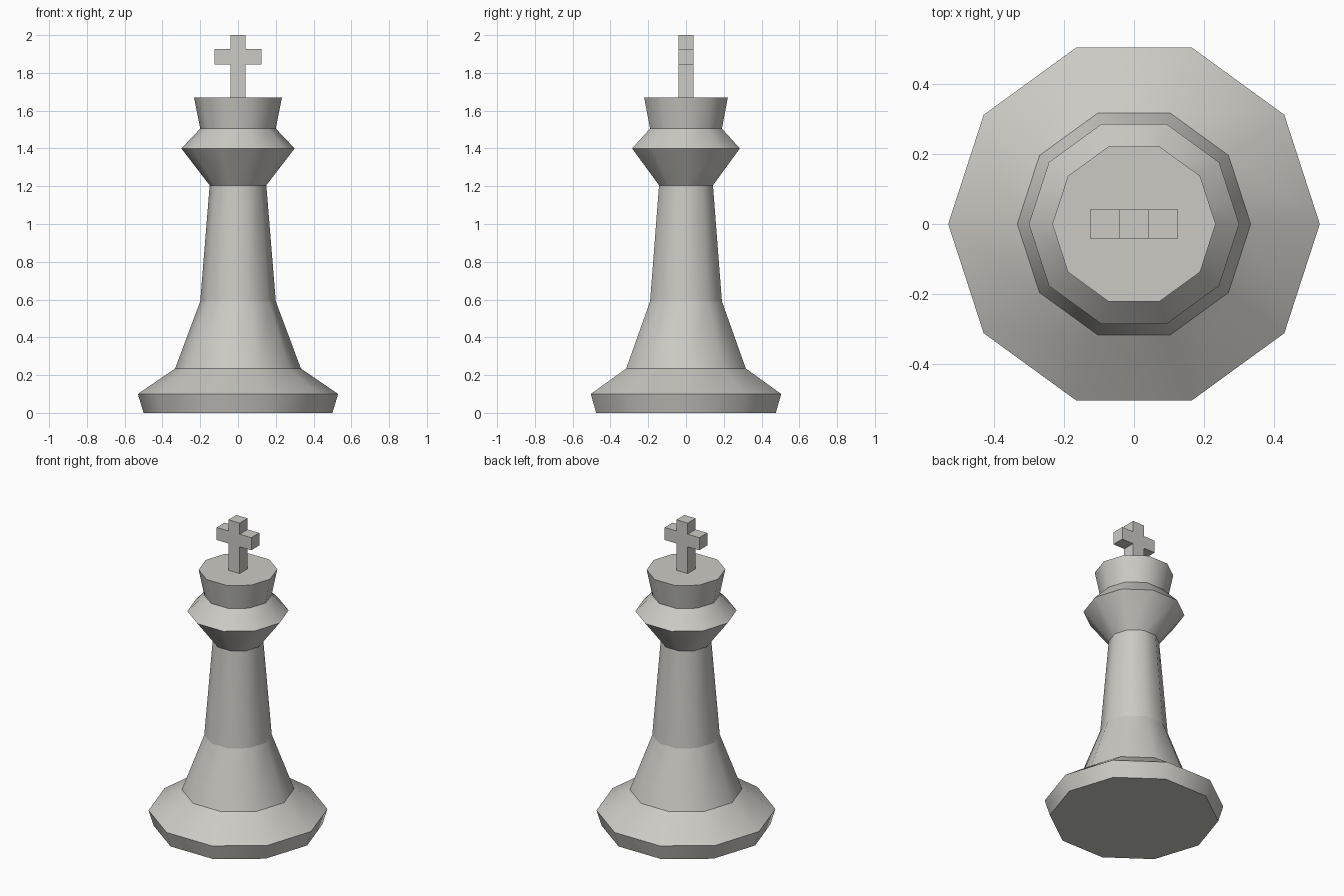
import bpy
import bmesh
from math import cos, sin, tau

SIDES = 10

cube = bpy.data.objects.get("Cube")
if cube:
    bpy.data.objects.remove(cube, do_unlink=True)

stone = bpy.data.materials.new("pale_grey")
stone.use_nodes = True
colour = (0.60, 0.59, 0.55, 1)
stone.diffuse_color = colour
stone.node_tree.nodes["Principled BSDF"].inputs["Base Color"].default_value = colour


def add_object(name, bm):
    bmesh.ops.recalc_face_normals(bm, faces=bm.faces[:])
    mesh = bpy.data.meshes.new(name)
    bm.to_mesh(mesh)
    bm.free()
    mesh.materials.append(stone)
    obj = bpy.data.objects.new(name, mesh)
    bpy.context.collection.objects.link(obj)
    return obj


def turned(name, profile):
    """Ten-sided lathe: smooth around each band, creased at every ring."""
    bm = bmesh.new()
    rings = [[bm.verts.new((r * cos(tau * i / SIDES), r * sin(tau * i / SIDES), z))
              for i in range(SIDES)] for r, z in profile]
    for low, high in zip(rings, rings[1:]):
        for i in range(SIDES):
            j = (i + 1) % SIDES
            bm.faces.new((low[i], low[j], high[j], high[i])).smooth = True
    bm.faces.new(rings[0])
    bm.faces.new(rings[-1])
    for edge in bm.edges:
        a, b = edge.verts
        edge.smooth = abs(a.co.z - b.co.z) > 0.001
    return add_object(name, bm)


# Turned body: foot, flared skirt, shaft, collar and crown
turned("body", [(0.50, 0), (0.53, 0.10), (0.333, 0.235), (0.20, 0.59),
                (0.15, 1.205), (0.30, 1.40), (0.20, 1.505), (0.233, 1.67)])

# Cross: a post whose middle section extrudes into two arms
HALF = 0.041
bm = bmesh.new()
levels = [1.67, 1.845, 1.927, 2.0]
corners = [(-HALF, -HALF), (HALF, -HALF), (HALF, HALF), (-HALF, HALF)]
rings = [[bm.verts.new((x, y, z)) for x, y in corners] for z in levels]
arms = []
for level, (low, high) in enumerate(zip(rings, rings[1:])):
    for i in range(4):
        j = (i + 1) % 4
        face = bm.faces.new((low[i], low[j], high[j], high[i]))
        if level == 1 and i in (1, 3):
            arms.append(face)
bm.faces.new(rings[0])
bm.faces.new(rings[-1])
for face in bmesh.ops.extrude_discrete_faces(bm, faces=arms)["faces"]:
    for v in face.verts:
        v.co.x = 0.125 if v.co.x > 0 else -0.125
add_object("top_cross", bm)
